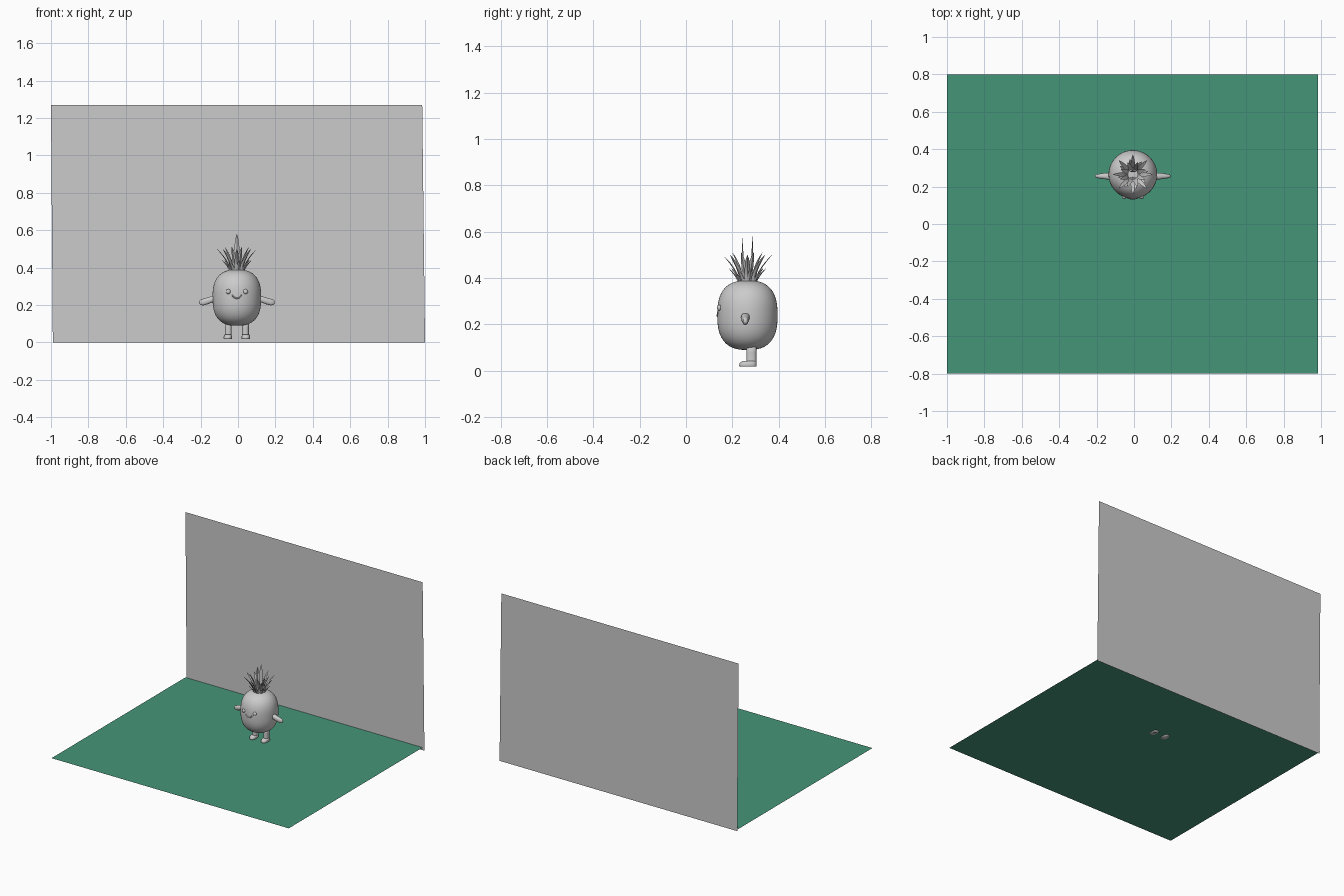
import bpy, bmesh, math
from mathutils import Vector

if "Cube" in bpy.data.objects:
    bpy.data.objects.remove(bpy.data.objects["Cube"])

CX, CY, CZ = -0.006, 0.265, 0.24      # centre of the fruit body
R, H, N = 0.13, 0.15, 2.6             # radius, half height, roundness


def finish(name, bm, smooth=True):
    bmesh.ops.recalc_face_normals(bm, faces=bm.faces)
    me = bpy.data.meshes.new(name)
    bm.to_mesh(me)
    bm.free()
    for p in me.polygons:
        p.use_smooth = smooth
    ob = bpy.data.objects.new(name, me)
    bpy.context.collection.objects.link(ob)
    return ob


def quad(name, pts):
    bm = bmesh.new()
    bm.faces.new([bm.verts.new(p) for p in pts])
    return finish(name, bm, False)


def loft(bm, rings):
    """Skin closed rings of points and cap both ends."""
    vs = [[bm.verts.new(p) for p in ring] for ring in rings]
    for a, b in zip(vs, vs[1:]):
        for i in range(len(a)):
            j = (i + 1) % len(a)
            bm.faces.new((a[i], a[j], b[j], b[i]))
    bm.faces.new(vs[0][::-1])
    bm.faces.new(vs[-1])


def oval(c, u, v, n=16, e=1.0):
    f = lambda t: math.copysign(abs(t) ** e, t)
    c, u, v = Vector(c), Vector(u), Vector(v)
    return [c + u * f(math.cos(2 * math.pi * i / n)) + v * f(math.sin(2 * math.pi * i / n))
            for i in range(n)]


def radius(z):
    return R * max(0, 1 - abs((z - CZ) / H) ** N) ** (1 / N)


def on_face(x, z):
    return Vector((CX + x, CY - math.sqrt(radius(z) ** 2 - x * x), z))


# Floor and back wall
floor = quad("floor", [(-1, -.8, .02), (.985, -.8, .02), (.985, .8, .02), (-1, .8, .02)])
mat = bpy.data.materials.new("green")
mat.diffuse_color = (0.06, 0.3, 0.19, 1)
mat.use_nodes = True
mat.node_tree.nodes["Principled BSDF"].inputs["Base Color"].default_value = mat.diffuse_color
floor.data.materials.append(mat)
quad("back_wall", [(-.99, .8, 0), (1, .8, 0), (.985, .8, 1.27), (-1, .8, 1.27)])

# Barrel-shaped body
bm = bmesh.new()
rings = []
for i in range(33):
    t = -math.pi / 2 + math.pi * (i + .15) / 32.3
    s, c = math.sin(t), math.cos(t)
    z = CZ + H * math.copysign(abs(s) ** (2 / N), s)
    r = R * c ** (2 / N)
    rings.append(oval((CX, CY, z), (r, 0, 0), (0, r, 0), 48))
loft(bm, rings)
finish("body", bm)

# Arms: flattened mittens sloping slightly down
for side, name in ((-1, "left_arm"), (1, "right_arm")):
    bm = bmesh.new()
    loft(bm, [oval((CX + side * x, .256, z), (0, w, 0), (0, 0, h), 16, .75)
              for x, z, w, h in ((.105, .234, .018, .017), (.135, .230, .018, .017),
                                 (.155, .223, .016, .018), (.18, .216, .012, .018),
                                 (.195, .215, .010, .014), (.202, .215, .005, .007))])
    finish(name, bm)

# Legs with forward-pointing feet
for side, name in ((-1, "left_leg"), (1, "right_leg")):
    x = CX + side * .046
    bm = bmesh.new()
    loft(bm, [oval((x, .282, z), (w, 0, 0), (0, .022, 0), 16, .8)
              for z, w in ((.018, .019), (.04, .018), (.08, .018), (.125, .02))])
    finish(name, bm)
    bm = bmesh.new()
    loft(bm, [oval((x + side * .002, y, z), (w, 0, 0), (0, d, 0), 20, .8)
              for z, y, w, d in ((.018, .268, .021, .036), (.022, .267, .023, .038),
                                 (.034, .268, .022, .036), (.042, .272, .018, .030))])
    finish(name.replace("leg", "foot"), bm)

# Eyes
for side, name in ((-1, "left_eye"), (1, "right_eye")):
    bpy.ops.mesh.primitive_uv_sphere_add(segments=20, ring_count=12, radius=.013,
                                         location=on_face(side * .046, .272))
    ob = bpy.context.object
    ob.name = name
    ob.scale = (1, .8, 1)
    bpy.ops.object.shade_smooth()

# Smile: thin tube lying on the skin
cu = bpy.data.curves.new("mouth", 'CURVE')
cu.dimensions = '3D'
cu.bevel_depth = .0035
cu.bevel_resolution = 2
cu.use_fill_caps = True
sp = cu.splines.new('POLY')
sp.points.add(12)
for i, p in enumerate(sp.points):
    x = -.026 + .052 * i / 12
    p.co = (*on_face(x, .236 + .018 * (x / .026) ** 2), 1)
bpy.context.collection.objects.link(bpy.data.objects.new("mouth", cu))


# Leaf crown: pointed curved leaves in tiers
def leaf(bm, ang, r0, z0, r1, z1, width, bend):
    out = Vector((math.cos(ang), math.sin(ang), 0))
    tan = Vector((-out.y, out.x, 0))
    rings = []
    for i in range(8):
        t = i / 7
        r = r0 + (r1 - r0) * t ** bend
        z = z0 + (z1 - z0) * t
        w = width * (1 - t) ** .7 * (.75 + .9 * t) + .0008
        c = Vector((CX, CY, z)) + out * r
        nrm = (out - Vector((0, 0, .5 * t))).normalized()
        # shallow V-shaped section
        rings.append([c - tan * w - nrm * .1 * w, c + nrm * .35 * w,
                      c + tan * w - nrm * .1 * w, c + nrm * .05 * w])
    loft(bm, rings)


TIERS = (  # count, turn, base radius, base z, tip radius, tip z, width, bend
    (8, .20, .036, .375, .082, .442, .014, 1.6),
    (8, .0, .034, .38, .106, .500, .015, 1.7),
    (8, .39, .026, .385, .070, .510, .015, 1.8),
    (2, math.pi / 2, .014, .39, .023, .58, .019, 1.4),
)
for k, (n, turn, *spec) in enumerate(TIERS):
    bm = bmesh.new()
    for i in range(n):
        leaf(bm, turn + 2 * math.pi * i / n, *spec)
    ob = finish(f"crown_leaves_{k + 1}", bm)
    bpy.context.view_layer.objects.active = ob
    bpy.ops.object.select_all(action='DESELECT')
    ob.select_set(True)
    bpy.ops.object.shade_smooth_by_angle(angle=math.radians(40))
